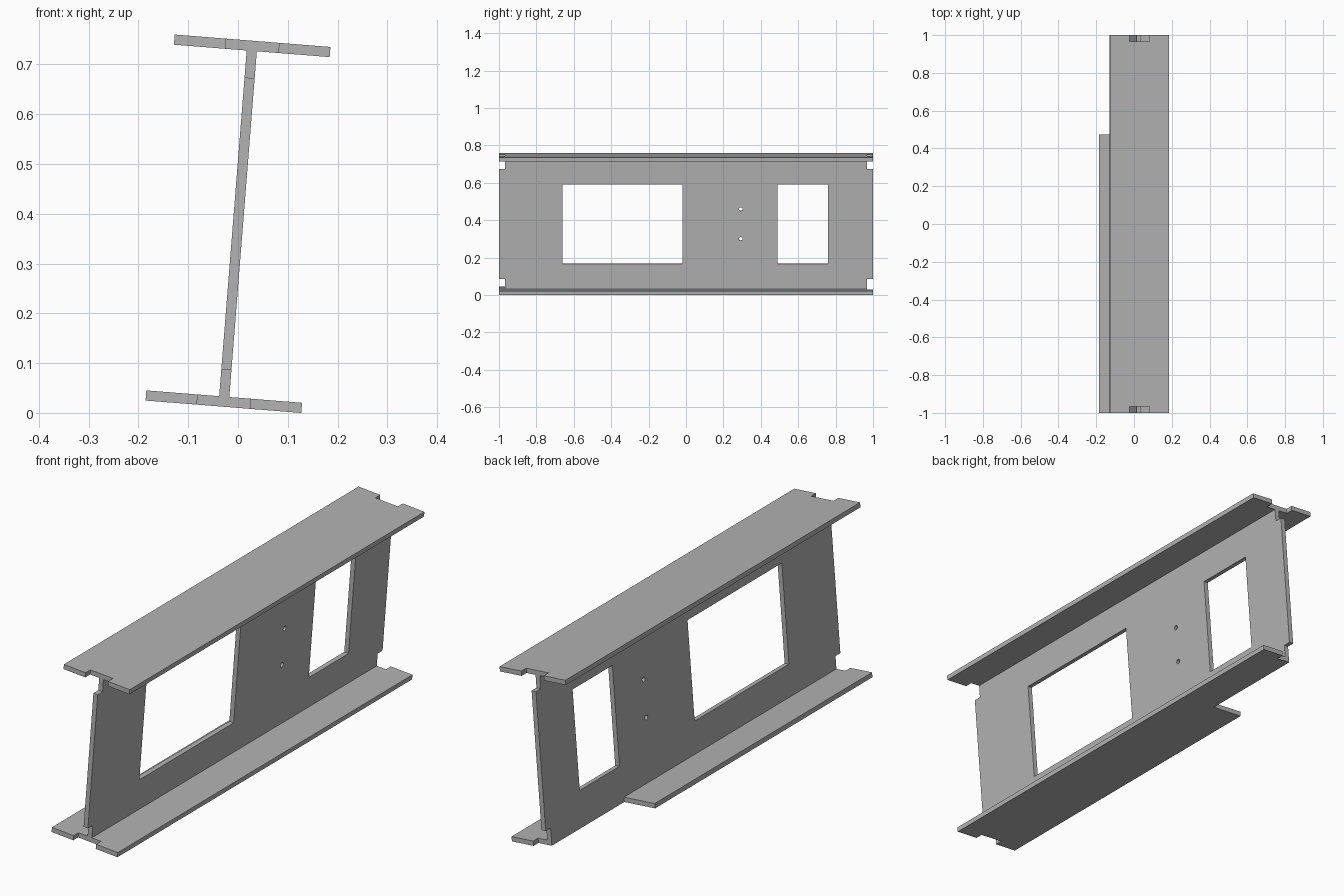
import bpy
import math
from mathutils import Matrix

if "Cube" in bpy.data.objects:
    bpy.data.objects.remove(bpy.data.objects["Cube"], do_unlink=True)

HALF_THICK = 0.0102    # plate half thickness
FLANGE_Z = 0.3586      # flange centre from beam centre
FLANGE_W = 0.157       # flange half width
SLOT_W = 0.0535        # end slot half width
END = 1.0
SLOT_Y = 0.967         # where the end slots stop
WEB_STEP = 0.294       # height where the web ends step back
CUT_Y = 0.475          # where the lower flange is cut short on one side

steel = bpy.data.materials.new("plain_grey")
steel.use_nodes = True
grey = (0.45, 0.45, 0.45, 1)
steel.diffuse_color = grey
steel.node_tree.nodes["Principled BSDF"].inputs["Base Color"].default_value = grey

# Whole beam leans sideways about its length
lean = Matrix.Translation((0, 0, 0.38)) @ Matrix.Rotation(math.radians(4.55), 4, 'Y')


def plate(name, loops, placement):
    """Flat plate from an outline and optional hole loops."""
    curve = bpy.data.curves.new(name, 'CURVE')
    curve.dimensions = '2D'
    curve.fill_mode = 'BOTH'
    curve.extrude = HALF_THICK
    for loop in loops:
        spline = curve.splines.new('POLY')
        spline.points.add(len(loop) - 1)
        for point, (u, v) in zip(spline.points, loop):
            point.co = (u, v, 0, 1)
        spline.use_cyclic_u = True
        spline.use_smooth = False
    curve.materials.append(steel)
    obj = bpy.data.objects.new(name, curve)
    bpy.context.collection.objects.link(obj)
    bpy.ops.object.select_all(action='DESELECT')
    obj.select_set(True)
    bpy.context.view_layer.objects.active = obj
    bpy.ops.object.convert(target='MESH')
    obj = bpy.context.view_layer.objects.active
    obj.data.transform(lean @ placement)
    return obj


def rectangle(u0, u1, v0, v1):
    return [(u0, v0), (u1, v0), (u1, v1), (u0, v1)]


def circle(u, v, r, n=16):
    return [(u + r * math.cos(i * math.tau / n), v + r * math.sin(i * math.tau / n))
            for i in range(n)]


# Flanges with a slot in each end
front_end = [(-FLANGE_W, -END), (-SLOT_W, -END), (-SLOT_W, -SLOT_Y),
             (SLOT_W, -SLOT_Y), (SLOT_W, -END), (FLANGE_W, -END)]
back_end = [(-x, -y) for x, y in front_end]
plate("top_flange", [front_end + back_end], Matrix.Translation((0, 0, FLANGE_Z)))

# Lower flange is cut back to the web on one side
short_end = back_end[:3] + [(-HALF_THICK, SLOT_Y), (-HALF_THICK, CUT_Y), (-FLANGE_W, CUT_Y)]
plate("bottom_flange", [front_end + short_end], Matrix.Translation((0, 0, -FLANGE_Z)))

# Upright web with stepped ends, two windows and two bolt holes
top = FLANGE_Z - HALF_THICK
side = [(SLOT_Y, -top), (SLOT_Y, -WEB_STEP), (END, -WEB_STEP),
        (END, WEB_STEP), (SLOT_Y, WEB_STEP), (SLOT_Y, top)]
web = side + [(-y, -z) for y, z in side]
openings = [rectangle(-0.66, -0.02, -0.213, 0.213),
            rectangle(0.49, 0.76, -0.213, 0.213),
            circle(0.293, 0.08, 0.01), circle(0.293, -0.08, 0.01)]
upright = Matrix(((0, 0, 1, 0), (1, 0, 0, 0), (0, 1, 0, 0), (0, 0, 0, 1)))
plate("web", [web] + openings, upright)
